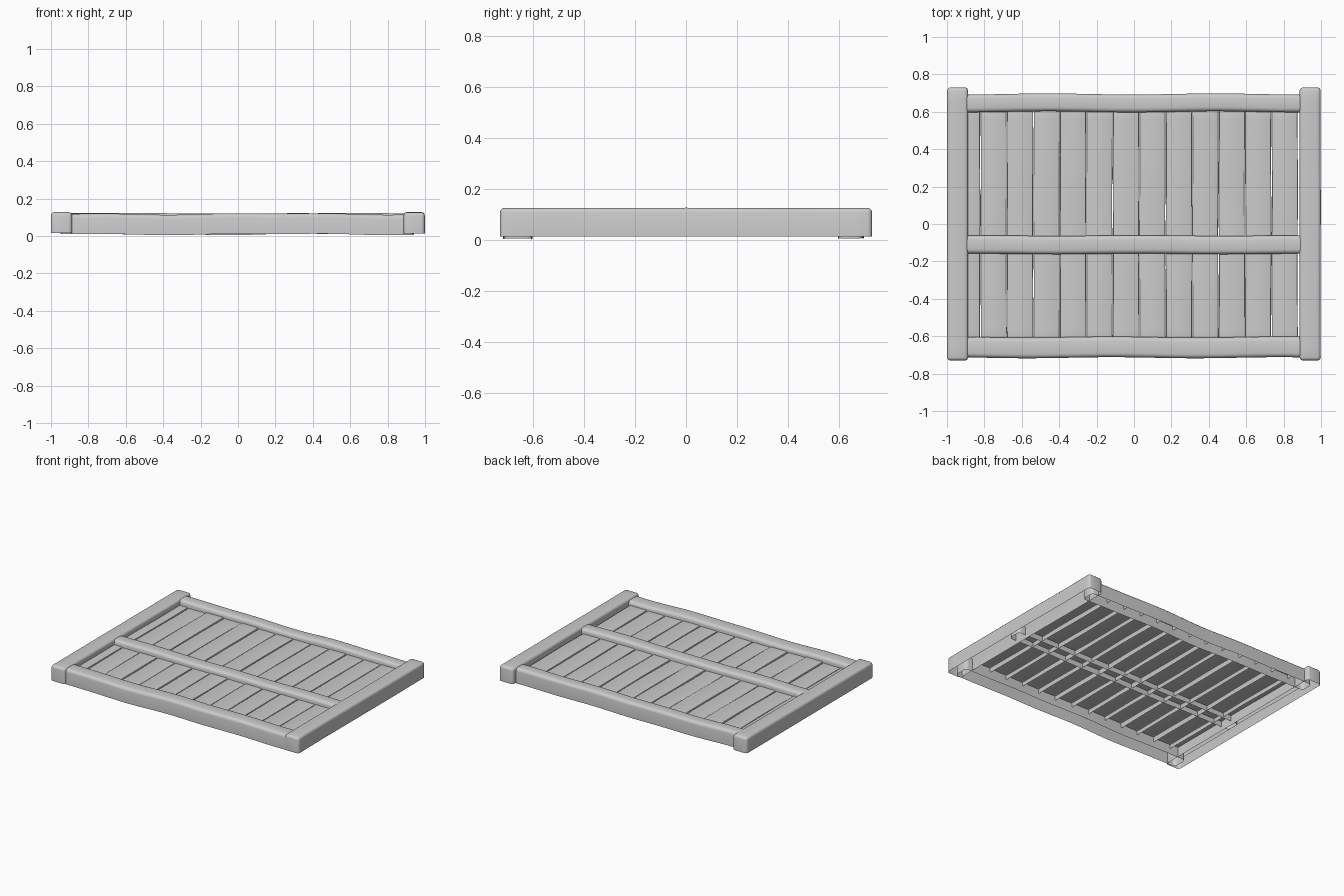
import bpy, bmesh, math, random
from mathutils import Vector

if "Cube" in bpy.data.objects:
    bpy.data.objects.remove(bpy.data.objects["Cube"])

random.seed(4)


def beam(name, lo, hi, axis, radius, segs, wave=0.0, cuts=20):
    """Rounded timber shell, open underneath, with a gentle hand-cut wobble."""
    lo, hi = Vector(lo), Vector(hi)
    bm = bmesh.new()
    bmesh.ops.create_cube(bm, size=1)
    for v in bm.verts:
        v.co = Vector([(lo[i] + hi[i]) / 2 + v.co[i] * (hi[i] - lo[i]) for i in range(3)])
    bmesh.ops.delete(bm, geom=[f for f in bm.faces if f.normal.z < -0.5], context='FACES_ONLY')
    edges = [e for e in bm.edges if not e.is_boundary]
    bmesh.ops.bevel(bm, geom=edges, offset=radius, segments=segs, profile=0.5,
                    affect='EDGES', clamp_overlap=True)
    normal = Vector((0, 0, 0))
    normal[axis] = 1
    for i in range(1, cuts):
        co = Vector((0, 0, 0))
        co[axis] = lo[axis] + (hi[axis] - lo[axis]) * i / cuts
        bmesh.ops.bisect_plane(bm, geom=bm.verts[:] + bm.edges[:] + bm.faces[:],
                               plane_co=co, plane_no=normal)
    p, q = random.uniform(0, 6), random.uniform(0, 6)
    for v in bm.verts:
        t = v.co[axis]
        v.co.z += wave * (0.6 * math.sin(5 * t + p) + 0.4 * math.sin(11 * t + q))
        v.co[1 - axis] += wave * 0.6 * math.sin(7 * t + q)
    bmesh.ops.recalc_face_normals(bm, faces=bm.faces[:])
    # recalculation on open shells: make sure the top looks up
    top = max(bm.faces, key=lambda f: f.calc_center_median().z + abs(f.normal.z))
    if top.normal.z < 0:
        bmesh.ops.reverse_faces(bm, faces=bm.faces[:])
    me = bpy.data.meshes.new(name)
    bm.to_mesh(me)
    bm.free()
    ob = bpy.data.objects.new(name, me)
    bpy.context.collection.objects.link(ob)
    bpy.ops.object.select_all(action='DESELECT')
    ob.select_set(True)
    bpy.context.view_layer.objects.active = ob
    bpy.ops.object.shade_smooth_by_angle(angle=math.radians(40))
    return ob


# Side posts
beam("left_post", (-1.0, -0.73, 0.015), (-0.887, 0.73, 0.127), 1, 0.018, 3)
beam("right_post", (0.885, -0.73, 0.015), (0.998, 0.73, 0.127), 1, 0.018, 3, 0.001)

# Cross rails, with ends tucked inside the posts
beam("front_rail", (-0.95, -0.715, 0.009), (0.94, -0.605, 0.118), 0, 0.022, 3, 0.005, 28)
beam("back_rail", (-0.95, 0.6, 0.009), (0.94, 0.695, 0.118), 0, 0.022, 3, 0.005, 28)
beam("middle_rail", (-0.95, -0.16, 0.045), (0.94, -0.062, 0.121), 0, 0.022, 3, 0.003, 28)

# Vertical planks behind the rails
pitch = 0.1415
for i in range(13):
    x0 = -0.963 + i * pitch
    dz = random.uniform(-0.003, 0.003)
    beam(f"plank_{i + 1}", (x0 + 0.0015, -0.66, 0.055 + dz),
         (x0 + pitch - 0.0015, 0.65, 0.085 + dz), 1, 0.006, 2, 0.002, 14)
